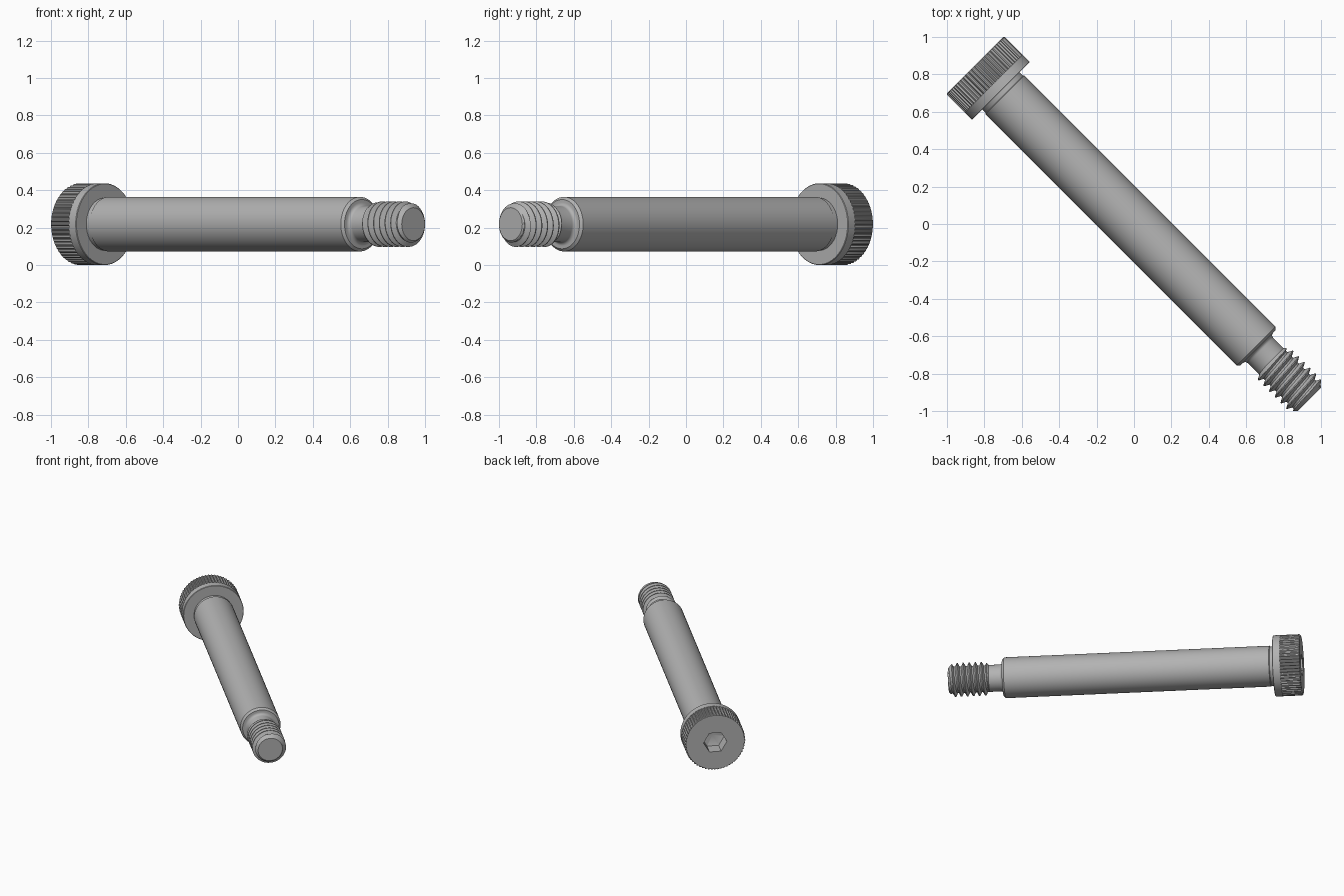
import bpy, bmesh
from math import cos, sin, pi, radians
from mathutils import Matrix

cube = bpy.data.objects.get("Cube")
if cube:
    bpy.data.objects.remove(cube, do_unlink=True)

steel = bpy.data.materials.new("grey_steel")
steel.use_nodes = True
colour = (0.45, 0.45, 0.45, 1)
steel.diffuse_color = colour
steel.node_tree.nodes["Principled BSDF"].inputs["Base Color"].default_value = colour

# The axis lies level along the diagonal; s is the distance along it
HEAD_R, SHAFT_R, THREAD_R = 0.2186, 0.1457, 0.1214
NECK_R, ROOT_R, TIP_R = 0.096, 0.095, 0.088
HEAD_END, HEAD_BASE, SHAFT_END = -1.202, -1.006, 0.937
THREAD_START, THREAD_END, PITCH = 1.035, 1.326, 0.0432
q = 0.5 ** 0.5
PLACE = Matrix(((q, 0, q, 0), (q, 0, -q, 0), (0, 1, 0, HEAD_R), (0, 0, 0, 1)))


def sweep(name, rows, n):
    """Skin a list of rings; each row is a function giving (s, radius) at step i."""
    bm = bmesh.new()
    grid = []
    for row in rows:
        ring = []
        for i in range(n + 1):
            s, r = row(i)
            a = 2 * pi * i / n
            ring.append(bm.verts.new((r * cos(a), r * sin(a), s)))
        grid.append(ring)
    for lo, hi in zip(grid, grid[1:]):
        for i in range(n):
            bm.faces.new((lo[i], lo[i + 1], hi[i + 1], hi[i]))
    bmesh.ops.remove_doubles(bm, verts=bm.verts, dist=0.00005)
    bm.transform(PLACE)
    mesh = bpy.data.meshes.new(name)
    bm.to_mesh(mesh)
    bm.free()
    mesh.materials.append(steel)
    obj = bpy.data.objects.new(name, mesh)
    bpy.context.collection.objects.link(obj)
    bpy.ops.object.select_all(action='DESELECT')
    obj.select_set(True)
    bpy.context.view_layer.objects.active = obj
    bpy.ops.object.shade_smooth_by_angle(angle=radians(30))


def circle(s, r):
    return lambda i: (s, r)


# Head: hex socket, flat end, knurled side, plain band
STEPS = 240
GROOVE_R = HEAD_R - 0.0075


def hexagon(s, apothem):
    return lambda i: (s, apothem / cos(radians((i * 360 / STEPS) % 60 - 30)))


def knurl(s):
    return lambda i: (s, HEAD_R if i % 4 < 2 else GROOVE_R)


sweep("socket_head", [
    circle(HEAD_END + 0.125, 0),
    hexagon(HEAD_END + 0.1, 0.073),
    hexagon(HEAD_END, 0.073),
    circle(HEAD_END, GROOVE_R),
    knurl(HEAD_END + 0.0075),
    knurl(HEAD_BASE - 0.055),
    circle(HEAD_BASE - 0.055, HEAD_R),
    circle(HEAD_BASE - 0.003, HEAD_R),
    circle(HEAD_BASE, HEAD_R - 0.003),
    circle(HEAD_BASE, SHAFT_R - 0.01),
], STEPS)

# Shoulder: narrow undercut, long shaft, chamfer, filleted neck
FILLET = 0.02
profile = [(HEAD_BASE, SHAFT_R - 0.005), (HEAD_BASE + 0.025, SHAFT_R - 0.005),
           (HEAD_BASE + 0.03, SHAFT_R), (SHAFT_END - 0.014, SHAFT_R),
           (SHAFT_END, SHAFT_R - 0.014)]
for k in range(6):
    a = pi / 2 * k / 5
    profile.append((SHAFT_END + FILLET * (1 - cos(a)), NECK_R + FILLET * (1 - sin(a))))
profile.append((THREAD_START, NECK_R))
sweep("shoulder_and_neck", [circle(*p) for p in profile], 96)

# Thread: helical ridge trimmed by a chamfer at each end
SEGS, PER_TURN = 72, 16


def thread_row(k):
    phase = (k % PER_TURN) / PER_TURN
    flank = 5 / 16
    slope = min(max(abs(phase - 9 / 16) - 1 / 8, 0) / flank, 1)
    ridge = ROOT_R + (THREAD_R - ROOT_R) * slope

    def row(i):
        s = THREAD_START + PITCH * (k / PER_TURN + i / SEGS - 1)
        s = min(max(s, THREAD_START), THREAD_END)
        limit = min(NECK_R + s - THREAD_START, TIP_R + THREAD_END - s)
        return s, min(ridge, limit)
    return row


turns = int((THREAD_END - THREAD_START) / PITCH) + 2
rows = [thread_row(k) for k in range(turns * PER_TURN + 1)]
sweep("thread", rows + [circle(THREAD_END, 0)], SEGS)
